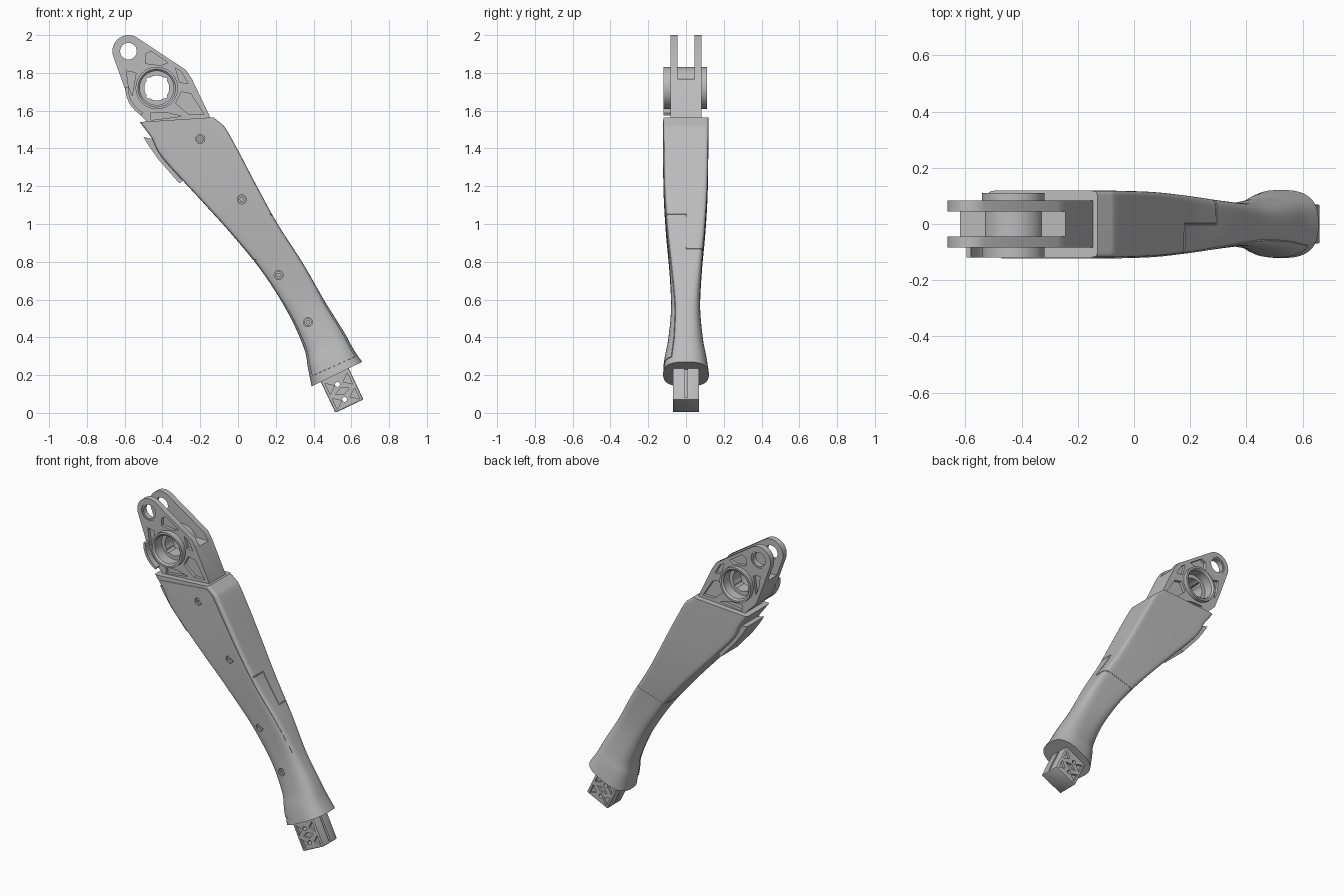
import bpy, bmesh
from math import sin, cos, pi, radians, copysign

cube = bpy.data.objects.get("Cube")
if cube:
    bpy.data.objects.remove(cube, do_unlink=True)

grey = bpy.data.materials.new("machined grey")
grey.use_nodes = True
grey.diffuse_color = (0.5, 0.5, 0.5, 1)
grey.node_tree.nodes["Principled BSDF"].inputs["Base Color"].default_value = grey.diffuse_color


def mesh_object(name, verts, faces):
    mesh = bpy.data.meshes.new(name)
    mesh.from_pydata(verts, [], faces)
    bm = bmesh.new()
    bm.from_mesh(mesh)
    bmesh.ops.remove_doubles(bm, verts=bm.verts, dist=1e-5)
    bmesh.ops.recalc_face_normals(bm, faces=bm.faces)
    bm.to_mesh(mesh)
    bm.free()
    mesh.materials.append(grey)
    obj = bpy.data.objects.new(name, mesh)
    bpy.context.collection.objects.link(obj)
    return obj


def prism(name, outline, front, back):
    """Extrude an x-z outline along y."""
    n = len(outline)
    verts = [(x, y, z) for y in (front, back) for x, z in outline]
    faces = [tuple(range(n)), tuple(range(n, 2 * n))]
    faces += [(i, (i + 1) % n, n + (i + 1) % n, n + i) for i in range(n)]
    return mesh_object(name, verts, faces)


def grid(name, rows, closed, caps=False):
    """Skin rows of points; closed joins each row end to start."""
    n = len(rows[0])
    span = n if closed else n - 1
    faces = [(r * n + i, r * n + (i + 1) % n, (r + 1) * n + (i + 1) % n, (r + 1) * n + i)
             for r in range(len(rows) - 1) for i in range(span)]
    if caps:
        faces += [tuple(range(n)), tuple(range((len(rows) - 1) * n, len(rows) * n))]
    return mesh_object(name, [p for row in rows for p in row], faces)


def circle(centre, radius, n=40):
    return [(centre[0] + radius * cos(2 * pi * i / n), centre[1] + radius * sin(2 * pi * i / n))
            for i in range(n)]


def lathe(name, centre, profile, n=48):
    """Revolve a closed (radius, y) loop around a y axis."""
    return grid(name, [[(x, y, z) for x, z in circle(centre, r, n)]
                       for r, y in profile + profile[:1]], True)


def apply(obj, kind, **settings):
    mod = obj.modifiers.new(kind.lower(), kind)
    for key, value in settings.items():
        setattr(mod, key, value)
    bpy.context.view_layer.objects.active = obj
    bpy.ops.object.modifier_apply(modifier=mod.name)


def cut(obj, *cutters):
    for cutter in cutters:
        cutter.hide_render = True
        apply(obj, "BOOLEAN", operation="DIFFERENCE", solver="EXACT", object=cutter)
        bpy.data.objects.remove(cutter, do_unlink=True)


def cut_both_faces(obj, outline, face, depth):
    for s in (-1, 1):
        cut(obj, prism("pocket_cutter", outline, s * (face - depth), s * (face + 0.05)))


# Limb sections: left x, left z, right x, right z, half depth, squareness
SECTIONS = [
    (0.39, 0.14, 0.657, 0.27, 0.121, 2.7),
    (0.37, 0.24, 0.61, 0.34, 0.108, 2.7),
    (0.35, 0.34, 0.56, 0.43, 0.09, 2.8),
    (0.27, 0.52, 0.46, 0.59, 0.075, 3.5),
    (0.14, 0.73, 0.345, 0.79, 0.084, 6),
    (-0.02, 0.93, 0.21, 1.0, 0.102, 10),
    (-0.2, 1.13, 0.1, 1.2, 0.114, 14),
    (-0.4, 1.35, 0, 1.39, 0.118, 18),
    (-0.46, 1.46, -0.075, 1.52, 0.119, 20),
    (-0.52, 1.54, -0.13, 1.565, 0.119, 20),
]
LAST = len(SECTIONS) - 1


def section(t):
    i = min(int(t), LAST - 1)
    f = t - i
    b, c = SECTIONS[i], SECTIONS[i + 1]
    if i == LAST - 1:
        return [p + (q - p) * f for p, q in zip(b, c)]
    a, d = SECTIONS[max(i - 1, 0)], SECTIONS[i + 2]
    return [q + f / 2 * (r - p + f * (2 * p - 5 * q + 4 * r - s + f * (3 * (q - r) + s - p)))
            for p, q, r, s in zip(a, b, c, d)]


def across(s, u, y):
    k = (u + 1) / 2
    return (s[0] + (s[2] - s[0]) * k, y, s[1] + (s[3] - s[1]) * k)


def skin(t, degrees):
    s = section(t)
    c, v = cos(radians(degrees)), sin(radians(degrees))
    u = copysign(abs(c) ** (2 / s[5]), c)
    return across(s, u, s[4] * copysign(abs(v) ** (2 / s[5]), v))


def front_skin(t, u, lift):
    s = section(t)
    return across(s, u, -s[4] * (1 - abs(u) ** s[5]) ** (1 / s[5]) - lift)


# Limb shell
STEP, FINE = 5, 8
limb = grid("limb_shell", [[skin(i / FINE, a) for a in range(0, 360, STEP)]
                           for i in range(FINE * LAST + 1)], True, caps=True)

# Stepped seam groove between the upper and lower shell
HIGH, LOW = 5.25, 4.375
path = [skin(HIGH, a) for a in range(-50, 1, STEP)]
path += [skin(HIGH - i / FINE, 0) for i in range(1, int((HIGH - LOW) * FINE))]
path += [skin(LOW, a) for a in range(0, 231, STEP)]
curve = bpy.data.curves.new("seam", "CURVE")
curve.dimensions = "3D"
curve.bevel_depth = 0.004
curve.bevel_resolution = 1
curve.use_fill_caps = True
line = curve.splines.new("POLY")
line.points.add(len(path) - 1)
for point, co in zip(line.points, path):
    point.co = (*co, 1)
seam_curve = bpy.data.objects.new("seam_curve", curve)
bpy.context.collection.objects.link(seam_curve)
bpy.context.view_layer.update()
seam_mesh = bpy.data.meshes.new_from_object(
    seam_curve.evaluated_get(bpy.context.evaluated_depsgraph_get()))
seam = bpy.data.objects.new("seam_cutter", seam_mesh)
bpy.context.collection.objects.link(seam)
bpy.data.objects.remove(seam_curve, do_unlink=True)
cut(limb, seam)

# Front cover plate, just proud of the limb
cover = grid("front_cover", [[front_skin(0.55 + 8.1 * i / 48, 0.86 * j / 12, -0.003)
                              for j in range(-12, 13)] for i in range(49)], False)
apply(cover, "SOLIDIFY", thickness=0.014, offset=0)

# Cover screws in round recesses
for x, z, y in ((-0.2, 1.45, -0.122), (0.02, 1.13, -0.115), (0.215, 0.73, -0.086), (0.37, 0.48, -0.083)):
    for part in (cover, limb):
        cut(part, prism("recess_cutter", circle((x, z), 0.024, 24), y - 0.05, y + 0.02))
    lathe("cover_screw", (x, z), [(0.02, y + 0.004), (0.009, y + 0.004), (0.009, y + 0.015),
                                  (0.001, y + 0.015), (0.001, y + 0.025), (0.02, y + 0.025)], 24)

# Forked upper frame
HUB, PIN = (-0.43, 1.72), (-0.58, 1.915)
outline = [(PIN[0] + 0.085 * cos(radians(a)), PIN[1] + 0.085 * sin(radians(a)))
           for a in range(54, 206, 8)]
outline += [(-0.6, 1.72), (-0.56, 1.62), (-0.46, 1.52), (-0.42, 1.42), (-0.12, 1.42),
            (-0.14, 1.55), (-0.245, 1.77), (-0.275, 1.815)]
frame = prism("fork_frame", outline, -0.083, 0.083)
cut(frame,
    prism("slot_cutter", [(-0.8, 1.78), (-0.1, 1.765), (-0.1, 2.1), (-0.8, 2.1)], -0.045, 0.045),
    prism("hub_cutter", circle(HUB, 0.1), -0.2, 0.2),
    prism("pin_cutter", circle(PIN, 0.054), -0.2, 0.2))

# Lightening pockets between the frame ribs
POCKETS = [
    [(-0.49, 1.9), (-0.46, 1.915), (-0.37, 1.855), (-0.41, 1.84), (-0.49, 1.85)],
    [(-0.33, 1.825), (-0.3, 1.805), (-0.265, 1.745), (-0.31, 1.75)],
    [(-0.3, 1.7), (-0.25, 1.69), (-0.18, 1.58), (-0.26, 1.58), (-0.33, 1.64)],
    [(-0.46, 1.59), (-0.38, 1.59), (-0.3, 1.57), (-0.46, 1.55)],
    [(-0.59, 1.81), (-0.54, 1.8), (-0.56, 1.68), (-0.58, 1.73)],
]
for pocket in POCKETS:
    cut_both_faces(frame, pocket, 0.083, 0.02)

# Pin bushings, one in each fork arm
for name, s in (("front_bushing", -1), ("rear_bushing", 1)):
    lathe(name, PIN, [(0.056, s * 0.046), (0.056, s * 0.078), (0.044, s * 0.078), (0.044, s * 0.046)])

# Hub with stepped bore and lightly notched inner lip
hub = lathe("hub", HUB, [(0.112, -0.12), (0.1, -0.12), (0.09, -0.11), (0.09, -0.04),
                         (0.066, -0.04), (0.066, 0.04), (0.09, 0.04), (0.09, 0.1),
                         (0.1, 0.11), (0.112, 0.11)])
for a in range(45, 360, 90):
    spot = (HUB[0] + 0.062 * cos(radians(a)), HUB[1] + 0.062 * sin(radians(a)))
    cut(hub, prism("notch_cutter", circle(spot, 0.012, 16), -0.1, 0.1))

# Curved guard wall beside the hub
guard = [(HUB[0] + r * cos(radians(a)), HUB[1] + r * sin(radians(a)))
         for r, turn in ((0.166, 1), (0.15, -1)) for a in range(178, 242, 7)[::turn]]
prism("hub_guard", guard, -0.12, -0.07)

# Hooked strip on the inner edge of the limb
prism("edge_strip", [(-0.5, 1.46), (-0.45, 1.45), (-0.28, 1.24), (-0.31, 1.215), (-0.42, 1.34),
                     (-0.47, 1.41)], -0.085, 0.085)


# Mounting peg, laid out in its own tilted frame
def tilt(points):
    return [(0.55 + 0.904 * u - 0.428 * w, 0.12 + 0.428 * u + 0.904 * w) for u, w in points]


peg = prism("mounting_peg", tilt([(-0.082, -0.093), (0.082, -0.093), (0.082, 0.16), (-0.082, 0.16)]),
            -0.07, 0.07)
apply(peg, "BEVEL", width=0.007, segments=2)
for s in (-1, 1):
    side = [(s * 0.068, -0.08), (s * 0.1, -0.08), (s * 0.1, 0.2), (s * 0.068, 0.2)]
    cut(peg, prism("groove_cutter", tilt(side), -0.008, 0.008))
for w in (-0.05, 0.038):
    cut(peg, prism("hole_cutter", circle(tilt([(-0.008, w)])[0], 0.013, 20), -0.2, 0.2))
    for s in (-1, 1):
        cell = [(s * 0.025, w), (s * 0.065, w + 0.032), (s * 0.065, w - 0.032)]
        cut_both_faces(peg, tilt(cell), 0.07, 0.015)
cut_both_faces(peg, tilt([(-0.04, -0.006), (0, -0.025), (0.04, -0.006), (0, 0.013)]), 0.07, 0.015)

# Smooth curved faces, keep machined edges crisp
bpy.ops.object.select_all(action="DESELECT")
for obj in bpy.context.collection.objects:
    if obj.type == "MESH" and grey.name in obj.data.materials:
        obj.select_set(True)
        bpy.context.view_layer.objects.active = obj
bpy.ops.object.shade_smooth_by_angle(angle=radians(32))
